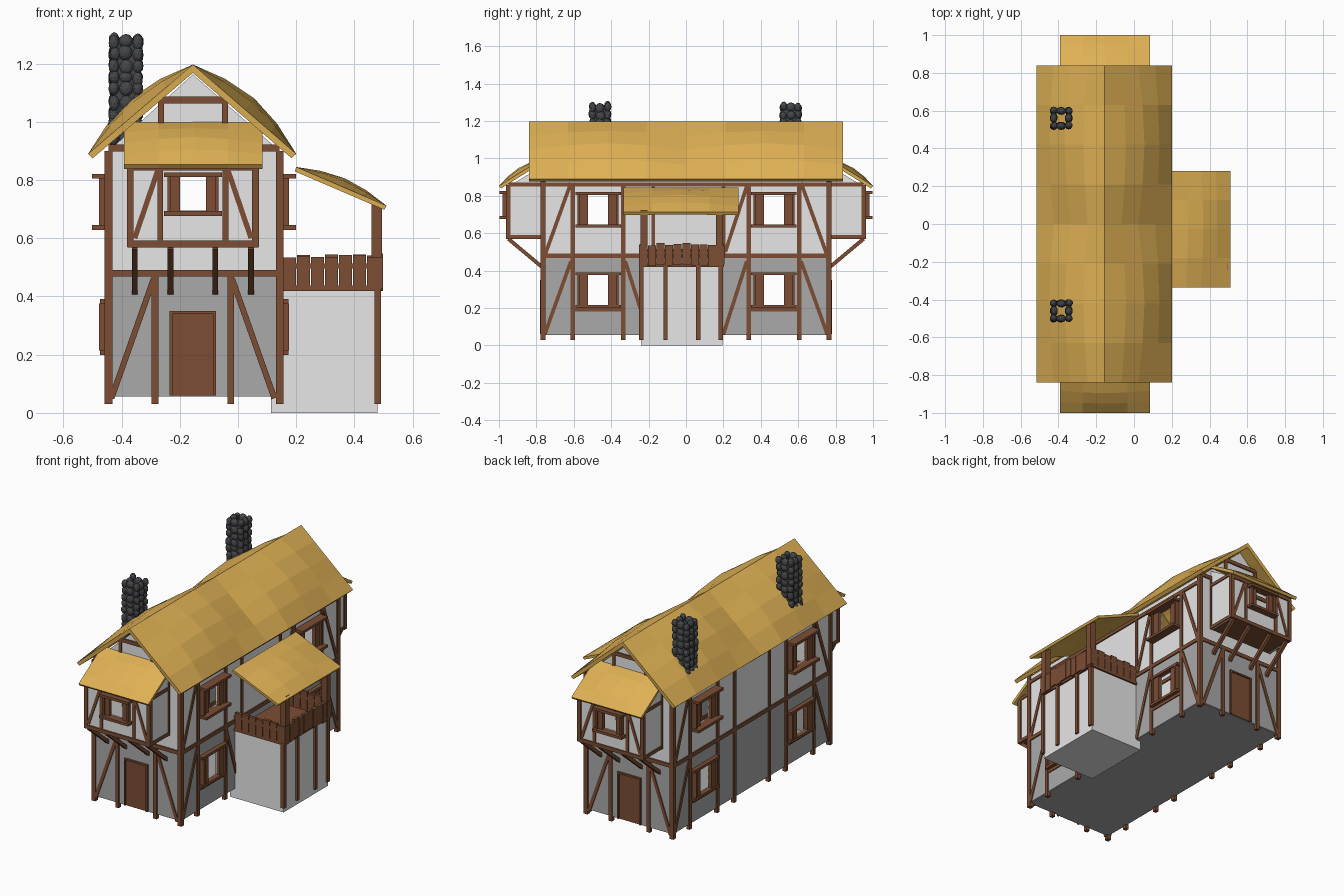
import bpy, bmesh, math, random
from mathutils import Vector as V, Matrix

random.seed(4)
old = bpy.data.objects.get("Cube")
if old:
    bpy.data.objects.remove(old)


def material(name, rgb):
    m = bpy.data.materials.new(name)
    m.use_nodes = True
    m.diffuse_color = (*rgb, 1)
    m.node_tree.nodes["Principled BSDF"].inputs["Base Color"].default_value = (*rgb, 1)
    return m


THATCH = material("thatch", (0.74, 0.44, 0.09))
WOOD = material("brown wood", (0.2, 0.075, 0.034))
PLASTER = material("pale plaster", (0.8, 0.8, 0.8))
STONE = material("grey plaster", (0.4, 0.4, 0.4))
DARK = material("dark stone", (0.06, 0.062, 0.066))

X0, X1, XM, YW = -0.445, 0.143, -0.155, 0.765   # wall planes and ridge line
BAY = 0.95
Z = V((0, 0, 1))


def finish(name, bm, *mats, thick=0, offset=0):
    me = bpy.data.meshes.new(name)
    bm.to_mesh(me)
    bm.free()
    ob = bpy.data.objects.new(name, me)
    bpy.context.collection.objects.link(ob)
    for m in mats:
        me.materials.append(m)
    if thick:
        mod = ob.modifiers.new("thickness", 'SOLIDIFY')
        mod.thickness, mod.offset = thick, offset
    return ob


def box(bm, lo, hi):
    lo, hi = V(lo), V(hi)
    size = [abs(c) for c in hi - lo]
    bmesh.ops.create_cube(bm, size=1, matrix=Matrix.Translation((lo + hi) / 2) @ Matrix.Diagonal((*size, 1)))


def beam(bm, a, b, w=0.023):
    a, b = V(a), V(b)
    d = (b - a).normalized()
    side = d.cross(Z if abs(d.z) < 0.999 else V((0, 1, 0))).normalized()
    rot = Matrix((side, d.cross(side), d)).transposed().to_4x4()
    bmesh.ops.create_cube(bm, size=1, matrix=Matrix.Translation((a + b) / 2) @ rot
                          @ Matrix.Diagonal((w, w, (b - a).length, 1)))


def wall(name, place, u0, u1, z0, z1, holes):
    """Flat wall with rectangular openings; place(u, z) maps to space."""
    bm = bmesh.new()
    us = sorted({u0, u1, *[h[0] for h in holes], *[h[1] for h in holes]})
    zs = sorted({z0, z1, *[h[2] for h in holes], *[h[3] for h in holes]} | ({0.47} if z0 < 0.47 else set()))
    for a, b in zip(us, us[1:]):
        for c, d in zip(zs, zs[1:]):
            u, z = (a + b) / 2, (c + d) / 2
            if not any(h[0] < u < h[1] and h[2] < z < h[3] for h in holes):
                f = bm.faces.new([bm.verts.new(place(*p)) for p in ((a, c), (b, c), (b, d), (a, d))])
                f.material_index = int(z < 0.47)
    bmesh.ops.remove_doubles(bm, verts=bm.verts, dist=1e-4)
    finish(name, bm, PLASTER, STONE, thick=0.008)


def panel(name, points, mat, thick=0.008):
    bm = bmesh.new()
    bm.faces.new([bm.verts.new(p) for p in points])
    finish(name, bm, mat, thick=thick)


def thatch(name, a, b, c, d, bulge, thick):
    """Pillowed roof patch between four corners."""
    bm = bmesh.new()
    a, b, c, d = V(a), V(b), V(c), V(d)
    n = (b - a).cross(d - a).normalized()
    n = n if n.z > 0 else -n
    k = 4
    grid = [[bm.verts.new((a.lerp(b, i / k)).lerp(d.lerp(c, i / k), j / k)
             + n * bulge * math.sin(math.pi * i / k) * math.sin(math.pi * j / k))
             for j in range(k + 1)] for i in range(k + 1)]
    for i in range(k):
        for j in range(k):
            bm.faces.new((grid[i][j], grid[i + 1][j], grid[i + 1][j + 1], grid[i][j + 1]))
    bm.normal_update()
    if sum(f.normal.z for f in bm.faces) < 0:
        bmesh.ops.reverse_faces(bm, faces=bm.faces[:])
    finish(name, bm, THATCH, thick=thick, offset=-1)


def window(name, centre, n, half, hole, z0, z1, depth):
    """Shutters, sill and lintel on a wall facing n."""
    bm = bmesh.new()
    c, n = V(centre), V(n)
    u = n.cross(Z)
    for s in (-1, 1):
        box(bm, c + u * s * hole + Z * z0, c + u * s * half + n * 0.022 + Z * z1)
        box(bm, c + u * s * (half - 0.012) + Z * z0, c + u * s * half + n * 0.032 + Z * z1)
    for z in (z0 - 0.016, z1):
        box(bm, c - u * (half + 0.012) + Z * z, c + u * (half + 0.012) + n * depth + Z * (z + 0.016))
    finish(name, bm, WOOD)


# Side walls, windows and timber framing
LOW, HIGH = (0.215, 0.375), (0.645, 0.805)
for side, x, sx in (("right", X0, -1), ("left", X1, 1)):
    holes = [(y - 0.053, y + 0.053, *h) for y in (-0.47, 0.47) for h in (LOW, HIGH)]
    wall(side + "_side_wall", lambda u, z: (x, u, z), -YW, YW, 0.06, 0.9, holes)
    bm = bmesh.new()
    for z in (0.48, 0.86):
        beam(bm, (x, -YW, z), (x, YW, z))
    for s in (-1, 1):
        for y in (0.605, 0.335) + ((0.17,) if sx < 0 else ()):
            beam(bm, (x, s * y, 0.03), (x, s * y, 0.87))
        beam(bm, (x, s * YW, 0.03), (x, s * YW, 0.9), 0.026)
        for z in (0.06, 0.48):
            beam(bm, (x, s * 0.755, z), (x, s * 0.615, z + 0.39), 0.02)
        if sx > 0:
            beam(bm, (x, s * 0.2, 0.06), (x, s * 0.325, 0.45), 0.02)
        beam(bm, (x, s * 0.6, 0.19), (x, s * 0.34, 0.19), 0.02)
        for label, h, d in (("lower", LOW, 0.03), ("upper", HIGH, 0.057)):
            window(f"{side}_{label}_window", (x, s * 0.47, 0), (sx, 0, 0), 0.11, 0.053, *h, d)
    if sx > 0:
        beam(bm, (x, 0.21, 0.5), (x, 0.325, 0.85), 0.02)
        for y in (-0.175, 0.2):
            beam(bm, (x, y, 0.48), (x, y, 0.86), 0.02)
    finish(side + "_side_timber", bm, WOOD)

panel("ground_floor", [(X0, -YW, 0.06), (X1, -YW, 0.06), (X1, YW, 0.06), (X0, YW, 0.06)], STONE)

# Gable ends with jettied bays, identical at front and back
for end, s in (("front", -1), ("back", 1)):
    y, yb = s * YW, s * BAY
    wall(end + "_wall", lambda u, z: (u, y, z), X0, X1, 0.06, 0.9, [(XM - 0.1, XM + 0.1, 0.66, 0.84)])
    panel(end + "_gable", [(X0, y, 0.9), (X1, y, 0.9), (XM, y, 1.163)], PLASTER)
    wall(end + "_bay_wall", lambda u, z: (u, yb, z), XM - 0.215, XM + 0.215, 0.57, 0.85,
         [(XM - 0.047, XM + 0.047, 0.695, 0.81)])
    panel(end + "_bay_floor", [(XM + i * 0.215, q, 0.575) for i, q in ((-1, y), (1, y), (1, yb), (-1, yb))], WOOD)
    window(end + "_bay_window", (XM, yb, 0), (0, s, 0), 0.088, 0.045, 0.693, 0.81, 0.046)

    bm = bmesh.new()
    beam(bm, (X0 - 0.012, y, 0.48), (X1 + 0.012, y, 0.48))
    beam(bm, (X0, y, 0.91), (X1, y, 0.91))
    beam(bm, (XM - 0.12, y, 1.075), (XM + 0.12, y, 1.075))
    for z in (0.58, 0.845):
        beam(bm, (XM - 0.225, yb, z), (XM + 0.225, yb, z))
    for i in (-1, 1):
        px = XM + i * 0.215
        panel(end + "_bay_side", [(px, y, 0.57), (px, yb, 0.57), (px, yb, 0.85), (px, y, 0.96)], PLASTER)
        beam(bm, (XM + i * 0.13, y, 0.03), (XM + i * 0.13, y, 0.47))
        beam(bm, (XM + i * 0.28, y, 0.05), (XM + i * 0.135, y, 0.46), 0.02)
        beam(bm, (XM + i * 0.11, y, 0.91), (XM + i * 0.11, y, 1.09), 0.02)
        beam(bm, (px, yb, 0.57), (px, yb, 0.85))
        beam(bm, (px, y, 0.57), (px, y, 0.9))
        beam(bm, (XM + i * 0.112, yb, 0.59), (XM + i * 0.112, yb, 0.85), 0.02)
        beam(bm, (XM + i * 0.2, yb, 0.6), (XM + i * 0.12, yb, 0.835), 0.018)
        for z in (0.58, 0.86):
            beam(bm, (px, y, z), (px, yb, z), 0.02)
        for k in (0.2, 0.077):
            beam(bm, (XM + i * k, y, 0.415), (XM + i * k, yb, 0.57), 0.02)
    finish(end + "_timber", bm, WOOD)

    bm = bmesh.new()
    box(bm, (XM - 0.08, y, 0.06), (XM + 0.08, y + s * 0.008, 0.35))
    for i in (-1, 1):
        box(bm, (XM + i * 0.08, y, 0.06), (XM + i * 0.07, y + s * 0.016, 0.35))
    box(bm, (XM - 0.08, y, 0.34), (XM + 0.08, y + s * 0.016, 0.35))
    finish(end + "_door", bm, WOOD)

    # Bay canopy and this half of the main roof
    thatch(end + "_bay_roof", (XM - 0.237, s * 1.0, 0.853), (XM + 0.24, s * 1.0, 0.853),
           (XM + 0.24, y, 1.0), (XM - 0.237, y, 1.0), 0.025, 0.018)
    for side, ex in (("right", -0.515), ("left", 0.2)):
        thatch(f"{end}_{side}_roof", (XM, 0, 1.197), (XM, s * 0.84, 1.197),
               (ex, s * 0.84, 0.89), (ex, 0, 0.89), 0.05, 0.022)

# Side porch with base, deck, posts, boarded railing and roof
PX, PY0, PY1 = 0.48, -0.24, 0.195
bm = bmesh.new()
box(bm, (0.113, PY0, 0), (PX, PY1, 0.418))
finish("porch_base", bm, PLASTER)

bm = bmesh.new()
box(bm, (X1, PY0, 0.418), (PX, PY1, 0.43))
for yy in (-0.24, -0.11, 0.065, 0.185):
    beam(bm, (PX, yy, 0.03), (PX, yy, 0.43))
for yy in (-0.225, 0.18):
    beam(bm, (0.477, yy, 0.42), (0.477, yy, 0.72), 0.037)
for z in (0.428, 0.505):
    beam(bm, (PX, PY0, z), (PX, PY1, z), 0.018)
    for yy in (PY0, PY1):
        beam(bm, (X1, yy, z), (PX + 0.01, yy, z), 0.018)
finish("porch_frame", bm, WOOD)

bm = bmesh.new()
r = random.uniform
for i in range(7):
    for yy in (PY0, PY1):
        a = 0.155 + i * 0.048
        box(bm, (a, yy - 0.009, 0.428 + r(-0.01, 0.01)), (a + 0.044, yy + 0.009, 0.54 + r(-0.008, 0.006)))
for i in range(10):
    a = PY0 - 0.01 + i * 0.046
    box(bm, (PX, a, 0.425 + r(-0.01, 0.01)), (PX + 0.018, a + 0.043, 0.543 + r(-0.01, 0.006)))
finish("porch_railing", bm, WOOD)
thatch("porch_roof", (0.2, -0.335, 0.845), (0.2, 0.28, 0.845), (0.51, 0.28, 0.712), (0.51, -0.335, 0.712), 0.03, 0.016)

# Hollow chimneys faced with rough stones
for name, cy in (("front_chimney", -0.46), ("back_chimney", 0.56)):
    bm = bmesh.new()
    cx = -0.385
    for i in (-1, 1):
        box(bm, (cx + i * 0.03, cy - 0.046, 0.92), (cx + i * 0.046, cy + 0.046, 1.28))
        box(bm, (cx - 0.046, cy + i * 0.03, 0.92), (cx + 0.046, cy + i * 0.046, 1.28))
    for row in range(9):
        for i in (-1, 0, 1):
            for j in (-1, 0, 1):
                if i or j:
                    at = V((cx + i * 0.04 + r(-.003, .003), cy + j * 0.04 + r(-.003, .003),
                            0.945 + row * 0.041 + r(-.007, .007)))
                    m = Matrix.Translation(at) @ Matrix.Diagonal(
                        (0.019 + 0.006 * (i == 0), 0.019 + 0.006 * (j == 0), r(0.023, 0.029), 1))
                    bmesh.ops.create_icosphere(bm, subdivisions=2, radius=1, matrix=m)
    finish(name, bm, DARK)
